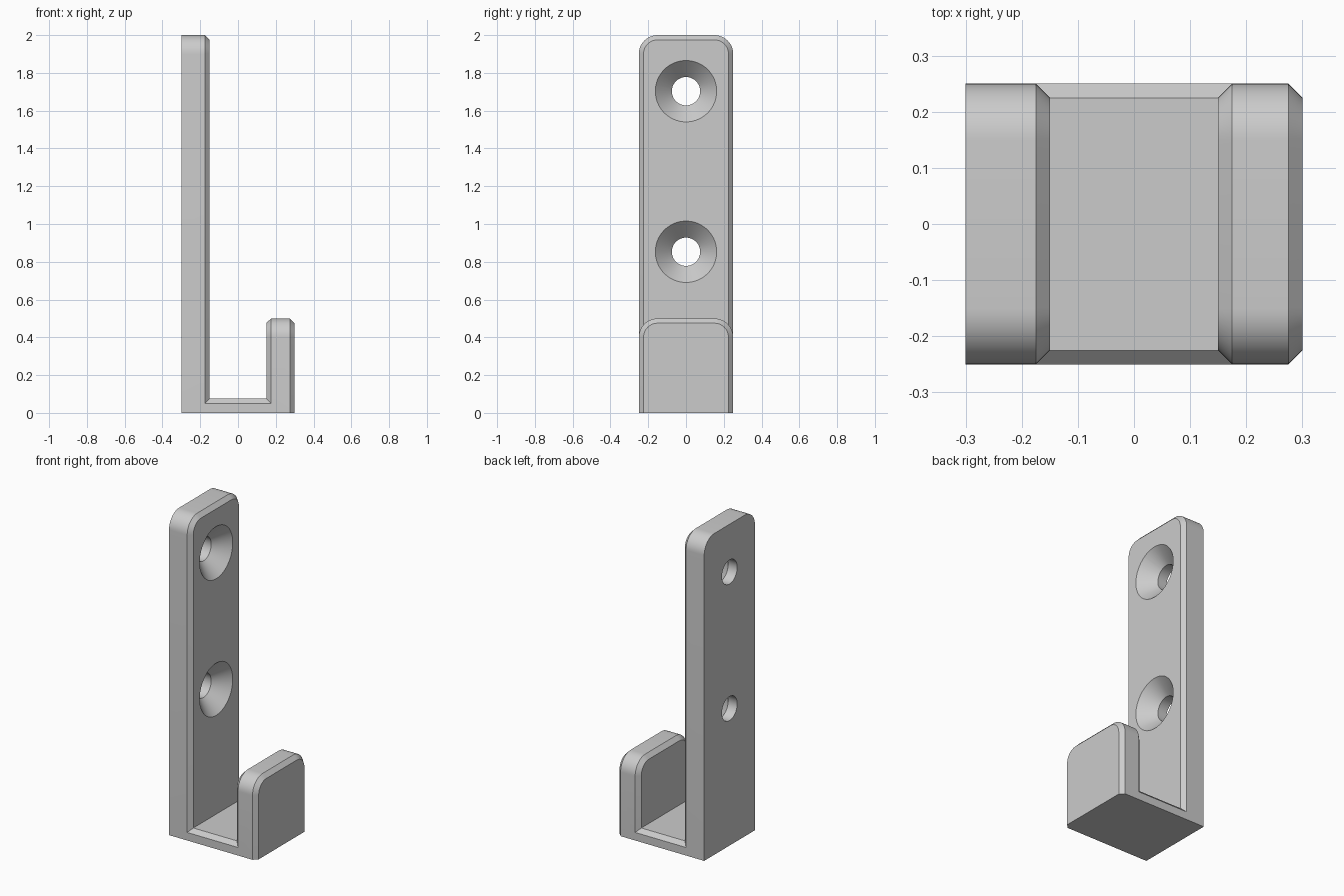
import bpy, bmesh, math

if "Cube" in bpy.data.objects:
    bpy.data.objects.remove(bpy.data.objects["Cube"])

HALF, CHAMFER, CORNER = 0.25, 0.025, 0.1

grey = bpy.data.materials.new("light grey")
grey.use_nodes = True
grey.diffuse_color = (0.6, 0.6, 0.6, 1)
grey.node_tree.nodes["Principled BSDF"].inputs["Base Color"].default_value = (0.6, 0.6, 0.6, 1)


def loft(name, rings):
    """Join matching closed rings of points and cap both ends."""
    bm = bmesh.new()
    loops = [[bm.verts.new(p) for p in ring] for ring in rings]
    for a, b in zip(loops, loops[1:]):
        for i in range(len(a)):
            j = (i + 1) % len(a)
            bm.faces.new((a[i], a[j], b[j], b[i]))
    bm.faces.new(loops[0])
    bm.faces.new(loops[-1])
    bmesh.ops.recalc_face_normals(bm, faces=bm.faces[:])
    mesh = bpy.data.meshes.new(name)
    bm.to_mesh(mesh)
    bm.free()
    mesh.materials.append(grey)
    obj = bpy.data.objects.new(name, mesh)
    bpy.context.collection.objects.link(obj)
    return obj


def plate_ring(x, height, inset):
    """Upright outline with two rounded top corners, inset except at its foot."""
    radius = CORNER - inset
    cy, cz = HALF - CORNER, height - CORNER
    ring = [(x, inset - HALF, 0), (x, HALF - inset, 0)]
    for side, start in ((1, 0), (-1, 90)):
        for i in range(13):
            a = math.radians(start + 90 * i / 12)
            ring.append((x, side * cy + radius * math.cos(a), cz + radius * math.sin(a)))
    return ring


def circle(x, z, radius, n=64):
    return [(x, radius * math.cos(math.tau * i / n), z + radius * math.sin(math.tau * i / n))
            for i in range(n)]


def boolean(target, tool, operation):
    mod = target.modifiers.new(tool.name, 'BOOLEAN')
    mod.operation, mod.solver, mod.object = operation, 'EXACT', tool
    bpy.ops.object.select_all(action='DESELECT')
    target.select_set(True)
    bpy.context.view_layer.objects.active = target
    bpy.ops.object.modifier_apply(modifier=mod.name)
    bpy.data.objects.remove(tool)


# Back plate, chamfered on its inner face
hook = loft("wall_hook", [plate_ring(x, 2, d) for x, d in
                          ((-0.3, 0), (-0.175, 0), (-0.15, CHAMFER))])

# Front lip, chamfered on both faces
lip = loft("front_lip", [plate_ring(x, 0.5, d) for x, d in
                         ((0.15, CHAMFER), (0.175, 0), (0.275, 0), (0.3, CHAMFER))])

# Floor joining them, with chamfered upper edges
section = [(-HALF, 0), (HALF, 0), (HALF, 0.05), (HALF - CHAMFER, 0.075),
           (CHAMFER - HALF, 0.075), (-HALF, 0.05)]
floor = loft("floor", [[(x, y, z) for y, z in section] for x in (-0.2, 0.2)])

boolean(hook, floor, 'UNION')
boolean(hook, lip, 'UNION')

# Countersunk screw holes
for z in (0.853, 1.703):
    cutter = loft("screw_hole", [circle(x, z, r) for x, r in
                                 ((-0.35, 0.075), (-0.2375, 0.075), (-0.14, 0.1725))])
    boolean(hook, cutter, 'DIFFERENCE')

bpy.ops.object.shade_smooth_by_angle(angle=math.radians(30))
